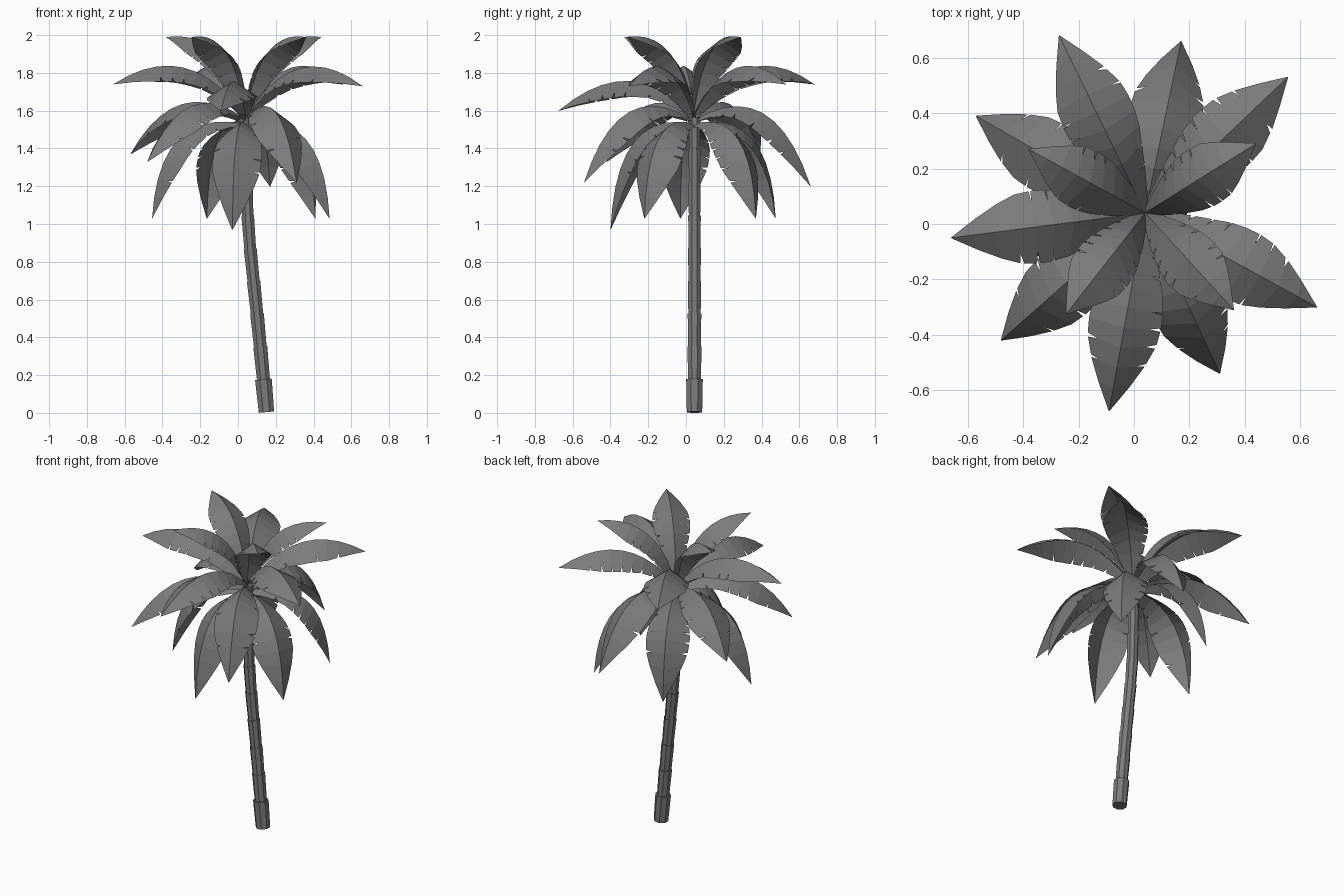
import bpy, math, random
from mathutils import Vector

random.seed(4)
cube = bpy.data.objects.get("Cube")
if cube:
    bpy.data.objects.remove(cube)

# One plain grey for the whole tree
grey = bpy.data.materials.new("dark_grey")
grey.use_nodes = True
colour = (0.2, 0.2, 0.2, 1)
grey.diffuse_color = colour
grey.node_tree.nodes["Principled BSDF"].inputs["Base Color"].default_value = colour

CROWN = Vector((0.04, 0.04, 0))
UP = Vector((0, 0, 1))


def add_mesh(name, verts, faces):
    mesh = bpy.data.meshes.new(name)
    mesh.from_pydata([tuple(v) for v in verts], [], faces)
    mesh.materials.append(grey)
    mesh.update()
    obj = bpy.data.objects.new(name, mesh)
    bpy.context.collection.objects.link(obj)
    return obj


def interpolate(table, t):
    for (a, va), (b, vb) in zip(table, table[1:]):
        if t <= b:
            return va + (vb - va) * (t - a) / (b - a)
    return table[-1][1]


# Half-width of a frond along its length
WIDTH = [(0, 0.025), (0.2, 0.09), (0.4, 0.142), (0.55, 0.16),
         (0.7, 0.15), (0.85, 0.103), (1, 0.002)]
STEPS = 10
FOLD = math.radians(33)


def frond(name, tip, bend_share, bend_z, start_z, width):
    """Arched leaf, folded along its midrib, with torn slits in the edges."""
    tip = Vector(tip)
    reach = Vector((tip.x, tip.y, 0)) - CROWN
    out = reach.normalized()
    side = UP.cross(out)
    p0 = CROWN + UP * start_z
    p1 = CROWN + reach * bend_share + UP * bend_z

    def rib(t):
        return p0 * (1 - t) ** 2 + p1 * 2 * t * (1 - t) + tip * t * t

    def point(t, sign, share):
        along = ((p1 - p0) * (1 - t) + (tip - p1) * t).normalized()
        normal = along.cross(side)
        across = side * sign * math.cos(FOLD) - normal * math.sin(FOLD)
        return rib(t) + across * interpolate(WIDTH, t) * share * width

    verts = [rib(i / STEPS) for i in range(STEPS + 1)]
    faces = []
    for sign in (1, -1):
        inner = len(verts)
        verts += [point(i / STEPS, sign, 0.7) for i in range(STEPS + 1)]
        gaps = [random.choice((0, 0.006, 0.011)) if 1 < i < STEPS - 1 else 0
                for i in range(STEPS + 1)]
        for i in range(STEPS):
            quad = [i, i + 1, inner + i + 1, inner + i]
            k = len(verts)
            verts.append(point(i / STEPS + gaps[i], sign, 1))
            verts.append(point((i + 1) / STEPS - gaps[i + 1], sign, 1))
            flap = [inner + i, inner + i + 1, k + 1, k]
            for face in (quad, flap):
                faces.append(face[::-1] if sign > 0 else face)
    obj = add_mesh(name, verts, faces)
    # Keep the upper side of the leaf facing outwards
    if sum(p.normal.z * p.area for p in obj.data.polygons) < 0:
        obj.data.flip_normals()


# Tiers: name, start height, bend share, bend height, width, tips
TIERS = [
    ("upright_frond", 1.57, 0.23, 2.035, 0.85,
     [(-0.38, 0.27, 1.99), (0.44, 0.29, 1.99), (-0.245, -0.325, 1.99), (0.36, -0.31, 1.99)]),
    ("high_frond", 1.57, 0.43, 2.0, 1,
     [(-0.27, 0.68, 1.74), (0.555, 0.53, 1.74), (0.66, -0.30, 1.73), (-0.66, -0.05, 1.74)]),
    ("front_frond", 1.57, 0.45, 1.93, 1, [(-0.09, -0.675, 1.6)]),
    ("middle_frond", 1.55, 0.6, 1.81, 1, [(-0.48, -0.42, 1.33), (-0.57, 0.39, 1.37)]),
    ("drooping_frond", 1.55, 0.68, 1.8, 1, [(0.17, 0.66, 1.2), (0.31, -0.54, 1.22)]),
    ("low_frond", 1.53, 0.93, 1.62, 1,
     [(-0.03, -0.40, 0.97), (-0.455, -0.03, 1.03), (-0.165, 0.475, 1.03),
      (0.41, 0.37, 1.03), (0.485, -0.22, 1.03)]),
]
for name, start_z, share, bend_z, width, tips in TIERS:
    for n, tip in enumerate(tips):
        frond(f"{name}_{n + 1}", tip, share, bend_z, start_z, width)

# Trunk: stacked eight-sided sections, each flaring slightly to its top
LEAN = [(0, 0.151), (0.3, 0.123), (0.6, 0.093), (0.85, 0.066), (1.1, 0.047), (1.6, 0.04)]
SIDES = 8
SECTIONS = 9
TOP = 1.56


def trunk_ring(z, radius):
    slope = (interpolate(LEAN, z + 0.05) - interpolate(LEAN, z)) / 0.05
    ring = []
    for s in range(SIDES):
        a = math.tau * (s + 0.5) / SIDES
        x, y = radius * math.cos(a), radius * math.sin(a)
        ring.append(Vector((interpolate(LEAN, z) + x, 0.045 + y, max(0, z - slope * x))))
    return ring


verts, faces = [], []
for n in range(SECTIONS):
    low, high = TOP * n / SECTIONS, TOP * (n + 1) / SECTIONS
    radius = 0.044 if n == 0 else 0.038 - 0.008 * n / SECTIONS
    verts += trunk_ring(low + 0.004, radius) + trunk_ring(high + 0.004, radius * 1.08)
rings = SECTIONS * 2
for r in range(rings - 1):
    for s in range(SIDES):
        a, b = r * SIDES + s, r * SIDES + (s + 1) % SIDES
        faces.append((a, b, b + SIDES, a + SIDES))
faces.append(tuple(range(SIDES))[::-1])
faces.append(tuple(range((rings - 1) * SIDES, rings * SIDES)))
add_mesh("trunk", verts, faces)
